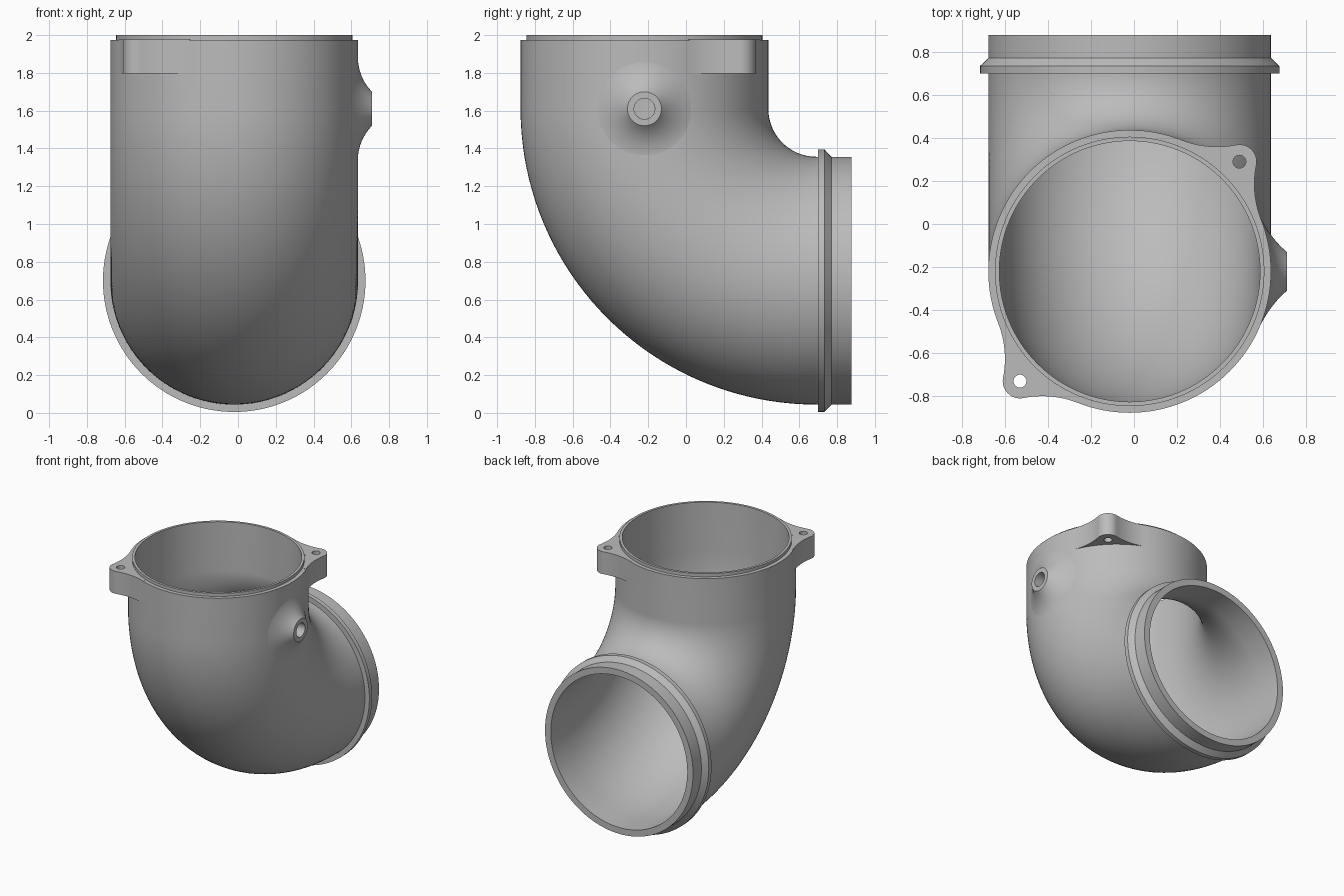
import bpy, bmesh
from math import sin, cos, pi, sqrt, hypot, acos, atan2, radians

if "Cube" in bpy.data.objects:
    bpy.data.objects.remove(bpy.data.objects["Cube"])

CX, CY = -0.02, -0.22           # axis of the upright inlet
BY, BZ, BEND = 0.69, 1.61, 0.91  # bend centre and centreline radius
R, BORE = 0.656, 0.605
SEG = 128

grey = bpy.data.materials.new("grey_metal")
grey.use_nodes = True
grey.diffuse_color = (0.5, 0.5, 0.5, 1)
grey.node_tree.nodes["Principled BSDF"].inputs["Base Color"].default_value = (0.5, 0.5, 0.5, 1)


def finish(bm, name):
    bmesh.ops.recalc_face_normals(bm, faces=bm.faces)
    mesh = bpy.data.meshes.new(name)
    bm.to_mesh(mesh)
    bm.free()
    mesh.materials.append(grey)
    obj = bpy.data.objects.new(name, mesh)
    bpy.context.collection.objects.link(obj)
    return obj


def loft(name, rings, closed=False):
    bm = bmesh.new()
    rows = [[bm.verts.new(p) for p in ring] for ring in rings]
    pairs = list(zip(rows, rows[1:])) + ([(rows[-1], rows[0])] if closed else [])
    for a, b in pairs:
        for i in range(len(a)):
            j = (i + 1) % len(a)
            bm.faces.new((a[i], a[j], b[j], b[i]))
    return finish(bm, name)


def select_only(obj):
    bpy.ops.object.select_all(action='DESELECT')
    obj.select_set(True)
    bpy.context.view_layer.objects.active = obj


def smooth(obj):
    select_only(obj)
    bpy.ops.object.shade_smooth_by_angle(angle=radians(30))


def cut(obj, x, y, z, radius, depth, along_x=False):
    bpy.ops.mesh.primitive_cylinder_add(vertices=32, radius=radius, depth=depth, location=(x, y, z),
                                        rotation=(0, pi / 2 if along_x else 0, 0))
    cutter = bpy.context.object
    cutter.hide_render = True
    mod = obj.modifiers.new("hole", 'BOOLEAN')
    mod.operation, mod.solver, mod.object = 'DIFFERENCE', 'EXACT', cutter
    select_only(obj)
    bpy.ops.object.modifier_apply(modifier=mod.name)
    bpy.data.objects.remove(cutter)


# Elbow pipe: stations of bend angle, straight offset and radius, out along the skin, back along the bore
def station(a, off, r):
    ring = []
    for i in range(SEG):
        t = 2 * pi * i / SEG
        d = BEND + r * sin(t)
        ring.append((CX + r * cos(t),
                     BY - d * cos(a) + (off if a > 1 else 0),
                     BZ - d * sin(a) + (off if a < 1 else 0)))
    return ring


bend = [(pi / 2 * i / 40) for i in range(41)]
COLLAR = 0.695
skin = [(0, 0.39, 0.625), (0, 0.365, 0.625), (0, 0.365, R)]
skin += [(a, 0, R) for a in bend]
skin += [(pi / 2, off, r) for off, r in
         ((0.008, R), (0.008, COLLAR), (0.043, COLLAR), (0.08, R), (0.186, R), (0.186, BORE))]
skin += [(a, 0, BORE) for a in reversed(bend)] + [(0, 0.39, BORE)]
pipe = loft("elbow_pipe", [station(*s) for s in skin], closed=True)
cut(pipe, 0.6, CY, BZ, 0.055, 0.3, along_x=True)
smooth(pipe)

# Bolt ears: round tip blended into the pipe by two concave fillets
EAR_D, EAR_R, FILLET = 0.72, 0.08, 0.45
swing = acos(((R + FILLET) ** 2 + EAR_D ** 2 - (EAR_R + FILLET) ** 2) / (2 * EAR_D * (R + FILLET)))
fx, fy = (R + FILLET) * cos(swing), (R + FILLET) * sin(swing)
to_ear = atan2(-fy, EAR_D - fx)
to_pipe = swing - pi
if to_ear < to_pipe:
    to_ear += 2 * pi
half = []
for i in range(13):              # fillet from the pipe wall to the tip
    t = to_pipe + (to_ear - to_pipe) * i / 12
    half.append((fx + FILLET * cos(t), fy + FILLET * sin(t)))
tip = atan2(fy, fx - EAR_D)
half += [(EAR_D + EAR_R * cos(tip * (1 - i / 12)), EAR_R * sin(tip * (1 - i / 12))) for i in range(1, 13)]
outline = half + [(x, -y) for x, y in reversed(half[:-1])]
outline += [(0.635 * cos(t), 0.635 * sin(t)) for t in [swing * (i / 6 - 1) for i in range(13)]]

for name, turn in (("back_left_ear", pi / 4), ("front_right_ear", 5 * pi / 4)):
    bm = bmesh.new()
    c, s = cos(turn), sin(turn)
    face = bm.faces.new([bm.verts.new((CX + c * x - s * y, CY + s * x + c * y, 1.797)) for x, y in outline])
    up = bmesh.ops.extrude_face_region(bm, geom=[face])["geom"]
    bmesh.ops.translate(bm, vec=(0, 0, 0.179), verts=[v for v in up if isinstance(v, bmesh.types.BMVert)])
    ear = finish(bm, name)
    cut(ear, CX + c * EAR_D, CY + s * EAR_D, 1.88, 0.03, 0.4)
    smooth(ear)

# Side port: flared boss that follows the pipe surface
TIP_X, TIP_R, FLARE, REACH = 0.71, 0.09, 0.25, 0.27


def surface_x(y, z):
    q = y - CY if z > BZ else BEND - hypot(y - BY, z - BZ)
    return CX + sqrt(R * R - q * q)


def port_ring(r, x=None):
    ring = []
    for i in range(64):
        t = 2 * pi * i / 64
        y, z = CY + r * cos(t), BZ + r * sin(t)
        if x is None:
            k = (REACH - r) / (REACH - TIP_R)
            lift = FLARE - sqrt(FLARE ** 2 - (REACH - r) ** 2)
            ty, tz = CY + TIP_R * cos(t), BZ + TIP_R * sin(t)
            top = FLARE - sqrt(FLARE ** 2 - (REACH - TIP_R) ** 2)
            px = surface_x(y, z) + lift + k * k * (TIP_X - surface_x(ty, tz) - top)
            px -= 0.002 * (1 - k) ** 4
        else:
            px = x
        ring.append((px, y, z))
    return ring


flare = [port_ring(REACH + (TIP_R - REACH) * i / 20) for i in range(21)]
port = loft("side_port", flare + [port_ring(0.055, TIP_X), port_ring(0.055, 0.59)])
smooth(port)
